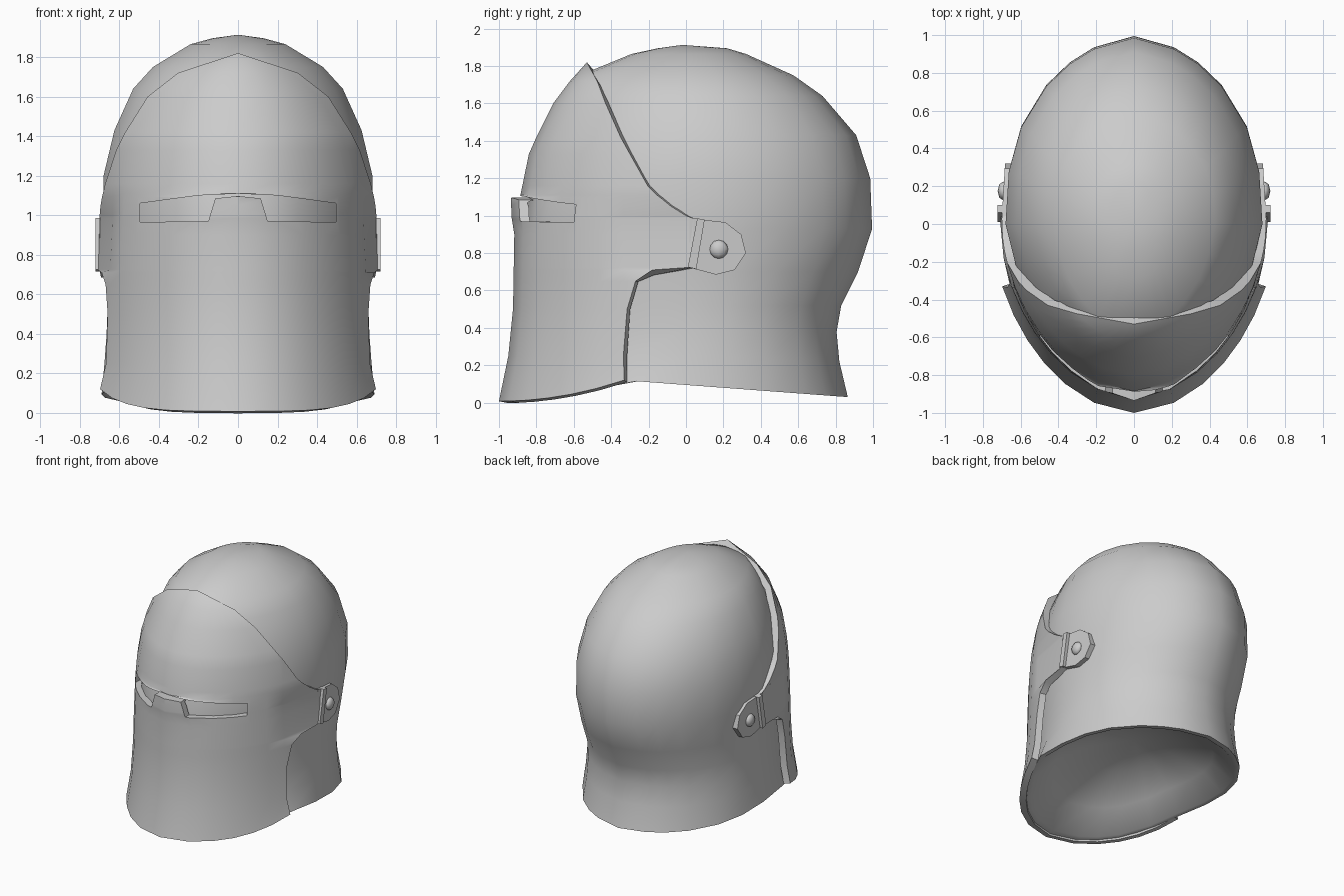
import bpy, bmesh
from mathutils import Vector

cube = bpy.data.objects.get("Cube")
if cube:
    bpy.data.objects.remove(cube)

steel = bpy.data.materials.new("grey_steel")
steel.use_nodes = True
steel.diffuse_color = (0.6, 0.6, 0.6, 1)
steel.node_tree.nodes["Principled BSDF"].inputs["Base Color"].default_value = (0.6, 0.6, 0.6, 1)


def make_object(name, bm):
    mesh = bpy.data.meshes.new(name)
    bm.to_mesh(mesh)
    bm.free()
    mesh.materials.append(steel)
    obj = bpy.data.objects.new(name, mesh)
    bpy.context.collection.objects.link(obj)
    return obj


def activate(obj):
    bpy.ops.object.select_all(action="DESELECT")
    obj.select_set(True)
    bpy.context.view_layer.objects.active = obj


def smooth(obj, angle=0.75):
    activate(obj)
    bpy.ops.object.shade_smooth_by_angle(angle=angle)


def loft(name, rows, closed):
    """Skin rows of points with quads, merging collapsed points."""
    bm = bmesh.new()
    grid = [[bm.verts.new(p) for p in row] for row in rows]
    count = len(grid[0])
    for low, high in zip(grid, grid[1:]):
        for j in range(count if closed else count - 1):
            k = (j + 1) % count
            bm.faces.new((low[j], low[k], high[k], high[j]))
    bmesh.ops.remove_doubles(bm, verts=bm.verts, dist=0.0005)
    return make_object(name, bm)


def prism(name, outline, start, end, place):
    """Extrude a 2D outline; place(u, v, depth) gives the 3D point."""
    bm = bmesh.new()
    a = [bm.verts.new(place(u, v, start)) for u, v in outline]
    b = [bm.verts.new(place(u, v, end)) for u, v in outline]
    bm.faces.new(a)
    bm.faces.new(b)
    for i in range(len(a)):
        k = (i + 1) % len(a)
        bm.faces.new((a[i], a[k], b[k], b[i]))
    bmesh.ops.recalc_face_normals(bm, faces=bm.faces)
    return make_object(name, bm)


def bulge(d, p, q):
    """Half width fraction at fraction d from the ridge to the widest point."""
    return (1 - (1 - min(max(d, 0), 1)) ** p) ** q


def front_bulge(d):
    return bulge(d, 1.8, 0.54)


# Skull: height, half width, front y, back y
skull_rows = [
    (0.0, 0.69, -0.95, 0.865), (0.2, 0.675, -0.905, 0.82), (0.37, 0.665, -0.88, 0.805),
    (0.52, 0.66, -0.87, 0.83), (0.7, 0.665, -0.87, 0.92), (0.93, 0.68, -0.87, 0.995),
    (1.2, 0.68, -0.825, 0.985), (1.43, 0.625, -0.74, 0.91), (1.64, 0.53, -0.65, 0.73),
    (1.75, 0.43, -0.57, 0.575), (1.865, 0.24, -0.29, 0.32), (1.895, 0.13, -0.15, 0.22),
    (1.913, 0, -0.02, -0.02)]
steps = (0, 0.06, 0.14, 0.26, 0.48, 0.72)


def rim_height(y):
    if y > -0.33:
        return 0.095 - 0.075 * y
    return 0.01 + 0.11 * ((y + 1) / 0.67) ** 2


def skull_ring(z, w, front, back):
    fit = 0.97 + 0.06 * max(0, 1 - z / 0.2)
    front_half = [(fit * w * front_bulge(d), front * (1 - d)) for d in steps]
    back_half = [(w * bulge(d, 2.5, 0.6), back * (1 - d)) for d in steps]
    half = front_half + [(w, 0)] + back_half[::-1]
    if not w:
        half = [(0, back)] * len(half)
    ring = half + [(-x, y) for x, y in half[-2:0:-1]]
    lift = max(0, 1 - z / 0.5)
    return [(x, y, z + lift * rim_height(y)) for x, y in ring]


# Hollow underside rises inside the rim, then the outer shell goes up to the crown
rings = [skull_ring(*r) for r in skull_rows]
hollow = [[(x * s, y * s, z * s + (1 - s) * 0.12 + rise) for x, y, z in rings[0]]
          for s, rise in ((0, 0.26), (0.4, 0.23), (0.75, 0.13), (0.95, 0.0))]
skull = loft("skull_shell", hollow + rings, True)
smooth(skull)

# Visor: height, half width, front y, rear edge y
visor_rows = [
    (0.008, 0.755, -1.0, -0.33), (0.25, 0.73, -0.95, -0.335), (0.5, 0.717, -0.925, -0.315),
    (0.65, 0.713, -0.922, -0.27), (0.71, 0.711, -0.921, -0.18), (0.725, 0.711, -0.921, 0.04),
    (0.9, 0.702, -0.918, 0.04), (0.985, 0.7, -0.912, 0.04), (1.0, 0.7, -0.91, 0.0),
    (1.05, 0.7, -0.9, -0.08), (1.095, 0.7, -0.89, -0.135), (1.11, 0.7, -0.885, -0.155),
    (1.16, 0.7, -0.875, -0.205), (1.33, 0.675, -0.84, -0.3), (1.42, 0.655, -0.8, -0.35),
    (1.6, 0.605, -0.71, -0.43), (1.72, 0.51, -0.62, -0.475), (1.82, 0.4, -0.53, -0.53)]
spread = (0.08, 0.23, 0.4, 0.58, 0.78, 1, 2)
columns = [-t for t in spread[::-1]] + [0] + list(spread)


def visor_row(z, w, front, rear):
    row = []
    nose = 0.045 * (z - 0.9) / 0.195 if 0.9 < z < 1.1 else 0
    for t in columns:
        u = min(abs(t), 1)
        y = rear if abs(t) > 1 else front + u * (min(rear, -0.335) - front)
        d = 1 - y / front
        x = w * front_bulge(d) * (-1 if t < 0 else 1)
        y -= nose * max(0, 1 - d / 0.1)
        row.append((x, y, z + 0.115 * u * u * max(0, 1 - z / 0.25)))
    return row


visor = loft("visor", [visor_row(*r) for r in visor_rows], False)

# Eye slit with a raised nose piece in the middle
half_slit = [(0.2, 1.1), (0.497, 1.06), (0.497, 0.965), (0.15, 0.97), (0.115, 1.085)]
slit = [(0, 1.109)] + half_slit + [(0, 1.097)] + [(-x, z) for x, z in half_slit[::-1]]
slit_cutter = prism("slit_cutter", slit, -1.2, -0.3, lambda x, z, y: (x, y, z))
activate(visor)
solid = visor.modifiers.new("thickness", "SOLIDIFY")
solid.thickness = 0.05
solid.offset = -1
cut = visor.modifiers.new("eye_slit", "BOOLEAN")
cut.object = slit_cutter
cut.operation = "DIFFERENCE"
cut.solver = "EXACT"
for modifier in ("thickness", "eye_slit"):
    bpy.ops.object.modifier_apply(modifier=modifier)
bpy.data.objects.remove(slit_cutter)
smooth(visor)
visor.modifiers.new("even_shading", "WEIGHTED_NORMAL").keep_sharp = True

# Hinges on both sides: tab, raised bar and rivet
tab_outline = [(0.02, 0.99), (0.1, 0.977), (0.21, 0.965), (0.295, 0.9), (0.32, 0.8),
               (0.26, 0.71), (0.16, 0.685), (0.02, 0.722)]
bar_outline = [(0.06, 0.985), (0.1, 0.98), (0.055, 0.715), (0.01, 0.725)]
for side, s in (("left", 1), ("right", -1)):
    prism(side + "_hinge_tab", tab_outline, 0.63, 0.702,
          lambda y, z, x: (s * (x - 0.06 * y), y, z))
    prism(side + "_hinge_bar", bar_outline, 0.66, 0.722, lambda y, z, x: (s * x, y, z))
    bm = bmesh.new()
    bmesh.ops.create_uvsphere(bm, u_segments=8, v_segments=6, radius=0.05)
    bmesh.ops.scale(bm, vec=Vector((0.6, 1, 1)), verts=bm.verts)
    bmesh.ops.translate(bm, vec=Vector((s * 0.692, 0.175, 0.82)), verts=bm.verts)
    smooth(make_object(side + "_rivet", bm), 1.0)
